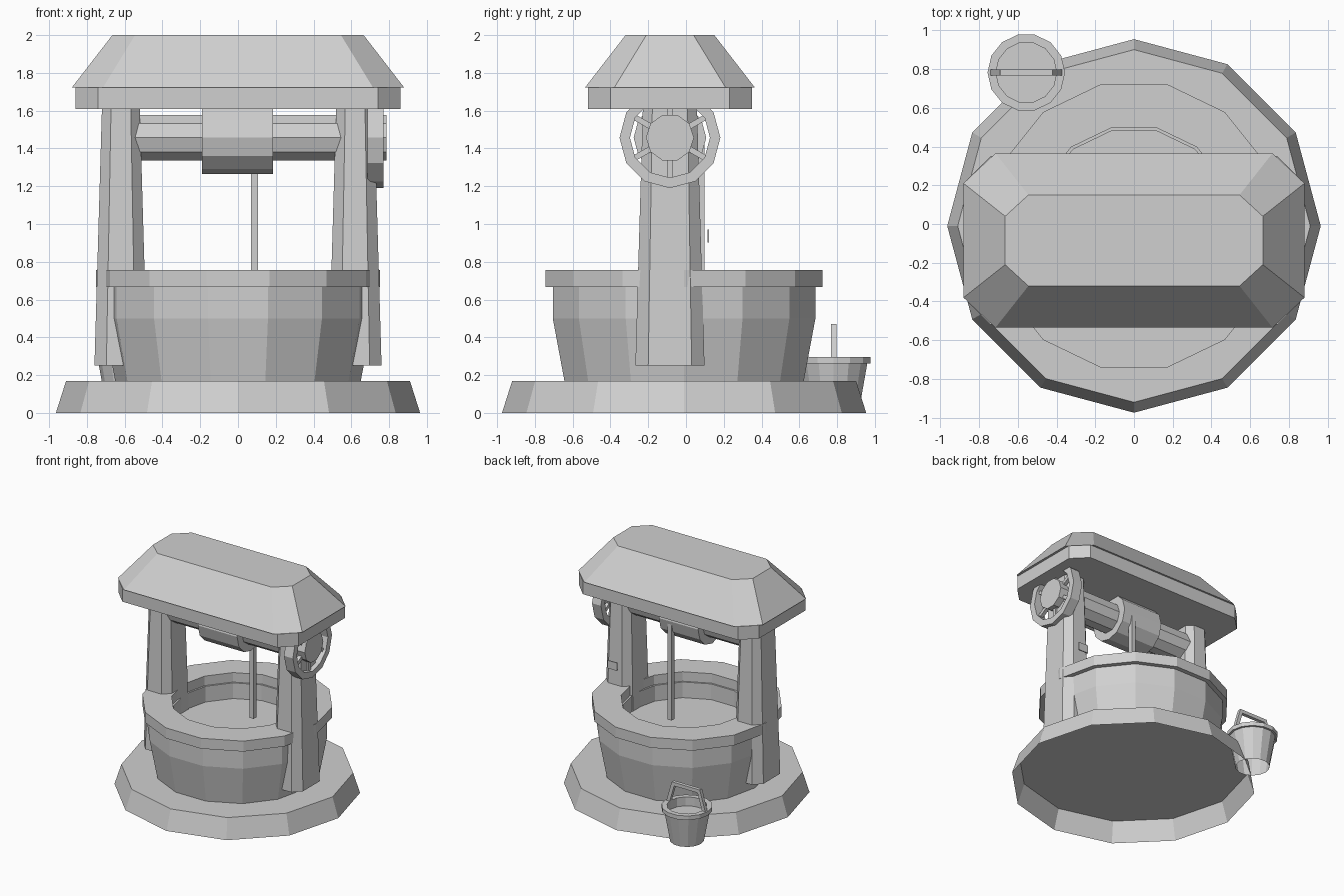
import bpy, bmesh, math
from mathutils import Matrix, Vector

cube = bpy.data.objects.get("Cube")
if cube:
    bpy.data.objects.remove(cube, do_unlink=True)

# Single plain material
GREY = (0.63, 0.63, 0.63, 1)
grey = bpy.data.materials.new("plain_grey")
grey.use_nodes = True
grey.diffuse_color = GREY
grey.node_tree.nodes["Principled BSDF"].inputs["Base Color"].default_value = GREY

AXIS_Y = -0.085   # posts, roof and axle share this depth


def finish(name, bm):
    bmesh.ops.recalc_face_normals(bm, faces=bm.faces)
    mesh = bpy.data.meshes.new(name)
    bm.to_mesh(mesh)
    bm.free()
    mesh.materials.append(grey)
    obj = bpy.data.objects.new(name, mesh)
    bpy.context.collection.objects.link(obj)
    return obj


def bridge(bm, a, b):
    for i in range(len(a)):
        j = (i + 1) % len(a)
        bm.faces.new((a[i], a[j], b[j], b[i]))


def lathe(name, profile, sides, place, turn=0.0, ends="both"):
    """Revolve (radius, height) points; ends: both or last capped, or loop."""
    bm = bmesh.new()
    rings = []
    for r, z in profile:
        angles = [turn + math.tau * i / sides for i in range(sides)]
        rings.append([bm.verts.new((r * math.cos(a), r * math.sin(a), z)) for a in angles])
    for a, b in zip(rings, rings[1:]):
        bridge(bm, a, b)
    if ends == "loop":
        bridge(bm, rings[-1], rings[0])
    else:
        bm.faces.new(rings[-1])
    if ends == "both":
        bm.faces.new(rings[0])
    bm.transform(place)
    return finish(name, bm)


def chamfered(name, sections, x, y):
    """Loft chamfered rectangles: (half_x, half_y, cut_x, cut_y, z)."""
    bm = bmesh.new()
    rings = []
    for hx, hy, cx, cy, z in sections:
        ring = []
        for sx, sy in ((1, 1), (-1, 1), (-1, -1), (1, -1)):
            pair = [(sx * hx, sy * (hy - cy)), (sx * (hx - cx), sy * hy)]
            if sx * sy < 0:
                pair.reverse()
            ring += [bm.verts.new((x + px, y + py, z)) for px, py in pair]
        rings.append(ring)
    for a, b in zip(rings, rings[1:]):
        bridge(bm, a, b)
    bm.faces.new(rings[0])
    bm.faces.new(rings[-1])
    return finish(name, bm)


def bar(name, start, end, width, depth):
    """Rectangular bar between two points."""
    start, end = Vector(start), Vector(end)
    d = end - start
    bm = bmesh.new()
    bmesh.ops.create_cube(bm, size=1)
    bm.transform(Matrix.Translation((start + end) / 2)
                 @ d.to_track_quat('Z', 'Y').to_matrix().to_4x4()
                 @ Matrix.Diagonal((width, depth, d.length, 1)))
    return finish(name, bm)


# Hollow stone base and well wall with its water surface
centre = Matrix.Translation((0, -0.01, 0))
lathe("base", [(0.964, 0), (0.91, 0.17)], 12, centre, ends="last")
lathe("well_wall", [(0.65, 0.17), (0.713, 0.5), (0.713, 0.675), (0.505, 0.675), (0.505, 0.54)],
      14, centre, ends="last")
lathe("well_rim", [(0.752, 0.667), (0.752, 0.757), (0.52, 0.757), (0.52, 0.667)],
      14, centre, ends="loop")

# Tapered posts
for side, label in ((1, "left"), (-1, "right")):
    chamfered(label + "_post", [(0.14, 0.183, 0.063, 0.068, 0.25),
                                (0.1, 0.143, 0.048, 0.05, 1.625)], side * 0.62, AXIS_Y)

# Roof: slab and sloped top
chamfered("roof_slab", [(0.86, 0.435, 0.12, 0.12, 1.608),
                        (0.86, 0.435, 0.12, 0.12, 1.722)], 0, AXIS_Y)
chamfered("roof_top", [(0.88, 0.45, 0.165, 0.155, 1.722),
                       (0.665, 0.235, 0.12, 0.11, 2.0)], 0, AXIS_Y)

# Winding axle, drum and wheel, all along x
HUB_Z = 1.457
along_x = Matrix.Translation((0, AXIS_Y, HUB_Z)) @ Matrix.Rotation(math.pi / 2, 4, 'Y')
lathe("axle", [(0.127, -0.6), (0.127, 0.785)], 10, along_x, math.pi / 2)
lathe("drum", [(0.192, -0.19), (0.192, 0.185)], 12, along_x)
lathe("wheel_rim", [(0.267, 0.685), (0.267, 0.77), (0.212, 0.77), (0.212, 0.685)],
      12, along_x, ends="loop")
for i in range(6):
    a = math.tau * i / 6
    c, s = math.sin(a), math.cos(a)
    bar("wheel_spoke", (0.73, AXIS_Y + 0.1 * c, HUB_Z + 0.1 * s),
        (0.73, AXIS_Y + 0.23 * c, HUB_Z + 0.23 * s), 0.03, 0.03)

# Rope and thin plate behind the left post
bar("rope", (0.087, 0.08, 0.6), (0.087, 0.08, 1.46), 0.038, 0.038)
bar("post_plate", (0.62, 0.114, 0.937), (0.62, 0.123, 0.937), 0.09, 0.068)

# Bucket, open underneath, with handle
BX, BY = -0.556, 0.782
spot = Matrix.Translation((BX, BY, 0))
lathe("bucket", [(0.135, 0), (0.183, 0.265), (0.157, 0.265), (0.157, 0.22)],
      14, spot, ends="last")
lathe("bucket_rim", [(0.2, 0.262), (0.2, 0.297), (0.157, 0.297), (0.157, 0.262)],
      14, spot, ends="loop")
for side in (1, -1):
    bar("handle_arm", (BX + side * 0.174, BY, 0.28), (BX + side * 0.12, BY, 0.465), 0.03, 0.03)
bar("handle_grip", (BX - 0.13, BY, 0.455), (BX + 0.13, BY, 0.455), 0.03, 0.03)
